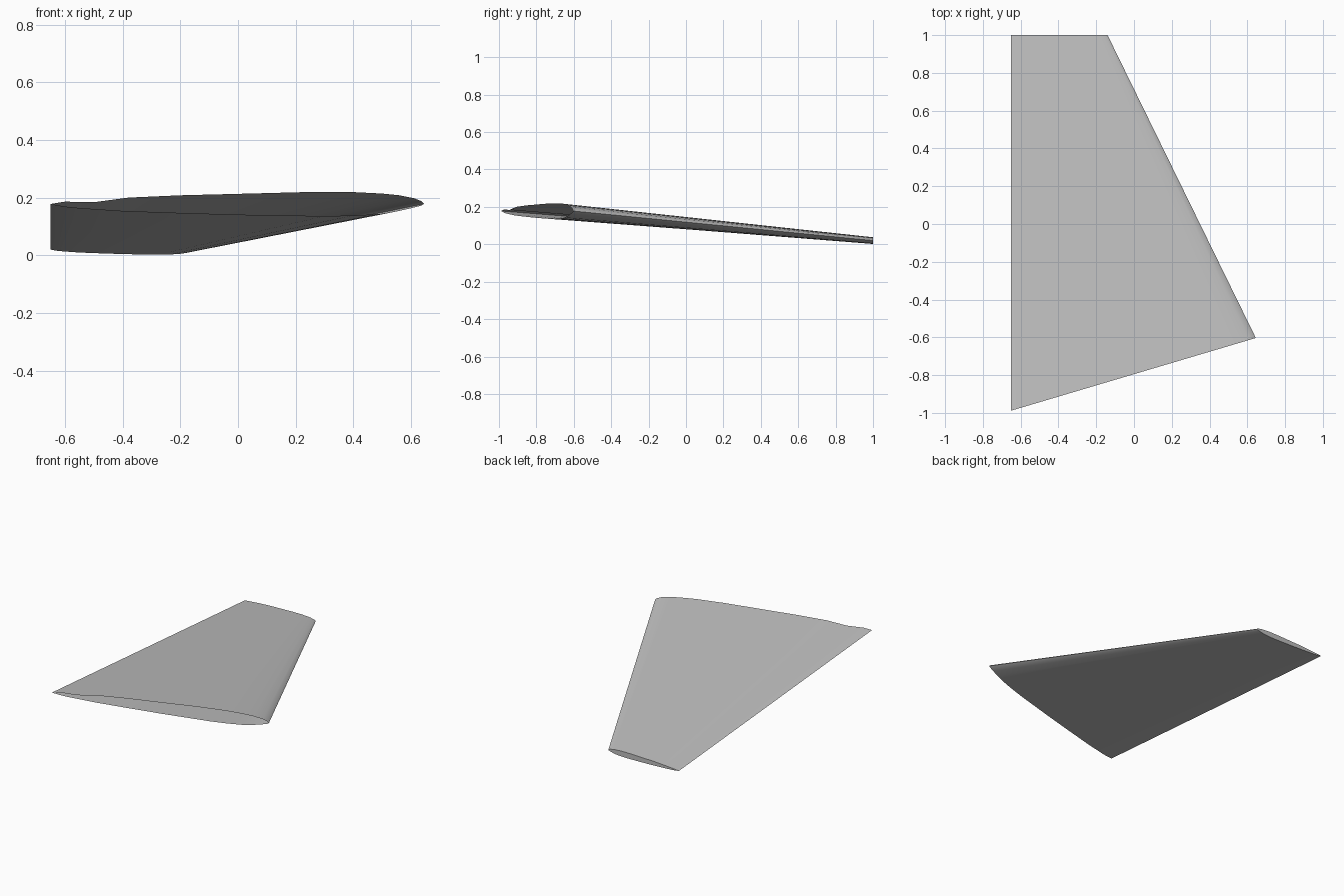
import bpy, bmesh, math

if "Cube" in bpy.data.objects:
    bpy.data.objects.remove(bpy.data.objects["Cube"], do_unlink=True)

# Plain grey skin
grey = bpy.data.materials.new("light grey")
colour = (0.52, 0.52, 0.52, 1)
grey.diffuse_color = colour
grey.use_nodes = True
grey.node_tree.nodes["Principled BSDF"].inputs["Base Color"].default_value = colour

# Airfoil as (x, height above chord) at the root, trailing edge first
trailing, leading = -0.65, 0.645
upper = [(-0.6, 0.008), (-0.5, 0.006), (-0.38, 0.022), (-0.2, 0.03), (0, 0.035),
         (0.23, 0.041), (0.4, 0.041), (0.5, 0.036), (0.56, 0.03), (0.61, 0.02), (0.635, 0.01)]
lower = [(0.635, -0.006), (0.6, -0.015), (0.55, -0.026), (0.49, -0.035), (0.4, -0.04),
         (0.3, -0.042), (0, -0.037), (-0.2, -0.031), (-0.4, -0.024), (-0.55, -0.014), (-0.6, -0.009)]
profile = [(trailing, 0)] + upper + [(leading, 0)] + lower
tip_chord = 0.51


def root_point(x, h):
    return x, -0.795 + 0.297 * x, 0.178 + h


def tip_point(x, h):
    t = (x - trailing) / (leading - trailing)
    # The dip beside the root fades out towards the tip
    if h > 0 and x < -0.3:
        h = 0.024 * t / 0.25
    return trailing + tip_chord * t, 1, 0.02 + 0.43 * h


# Wing skin: ruled between root and tip, open at the root, capped at the tip
bm = bmesh.new()
root = [bm.verts.new(root_point(*p)) for p in profile]
tip = [bm.verts.new(tip_point(*p)) for p in profile]
n = len(profile)
for i in range(n):
    j = (i + 1) % n
    bm.faces.new((root[i], tip[i], tip[j], root[j]))
bm.faces.new(tip)
bmesh.ops.recalc_face_normals(bm, faces=bm.faces)
bm.normal_update()
if bm.faces[-1].normal.y < 0 or next(f for f in bm.faces if root[5] in f.verts).normal.z < 0:
    bmesh.ops.reverse_faces(bm, faces=bm.faces)

mesh = bpy.data.meshes.new("wing")
bm.to_mesh(mesh)
bm.free()
mesh.materials.append(grey)
wing = bpy.data.objects.new("wing", mesh)
bpy.context.collection.objects.link(wing)
bpy.context.view_layer.objects.active = wing
wing.select_set(True)
bpy.ops.object.shade_smooth_by_angle(angle=math.radians(30))
